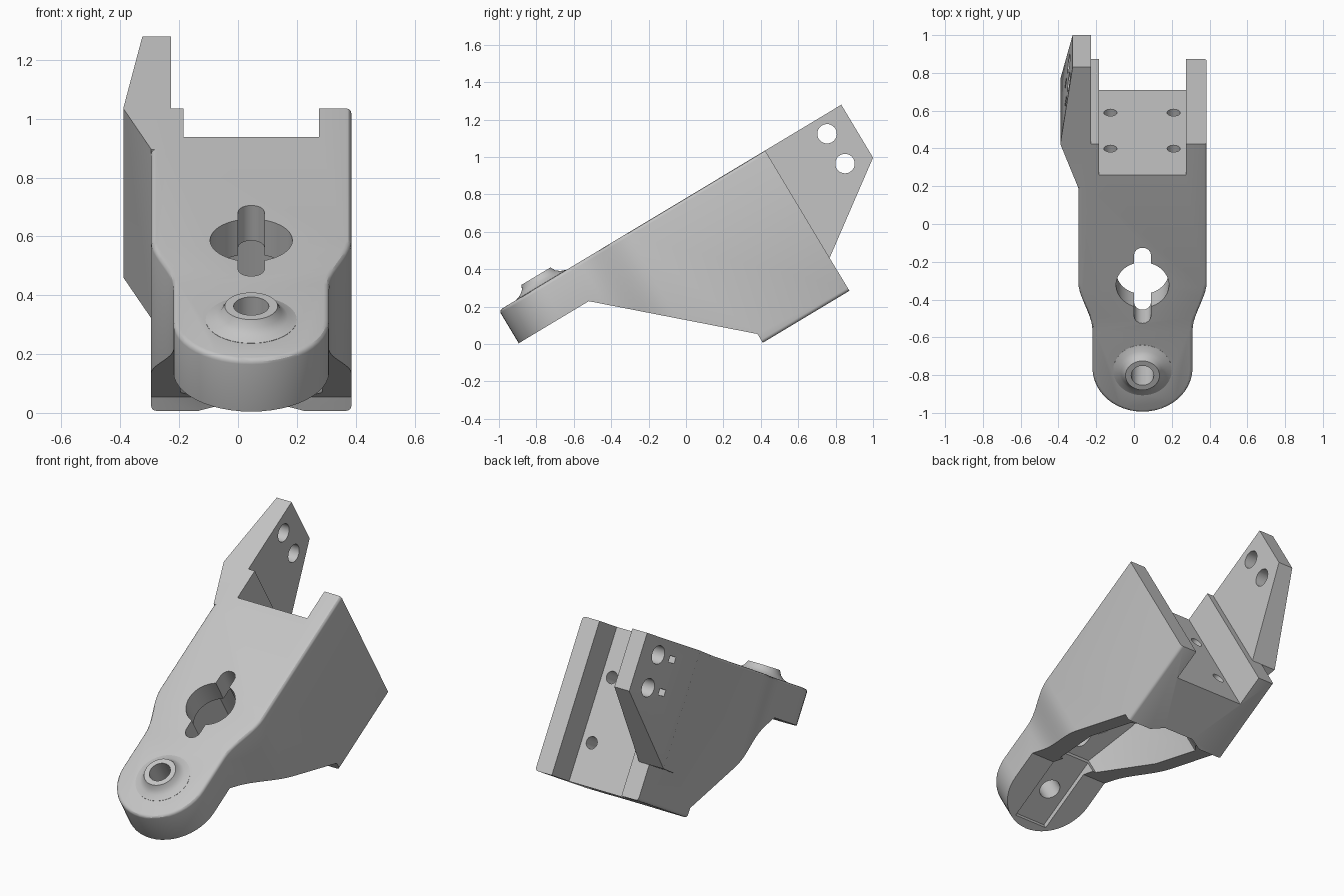
import bpy, bmesh
from math import pi, sin, cos, radians
from mathutils import Vector

cube = bpy.data.objects.get("Cube")
if cube:
    bpy.data.objects.remove(cube, do_unlink=True)

CX = 0.045          # middle of the main body across its width
DEPTH = -0.875      # underside of the body, below the sloping top

grey = bpy.data.materials.new("plain_grey")
grey.use_nodes = True
grey.diffuse_color = (0.55, 0.55, 0.55, 1)
grey.node_tree.nodes["Principled BSDF"].inputs["Base Color"].default_value = (0.55, 0.55, 0.55, 1)


def finish(bm, name):
    bmesh.ops.recalc_face_normals(bm, faces=bm.faces)
    mesh = bpy.data.meshes.new(name)
    bm.to_mesh(mesh)
    bm.free()
    mesh.materials.append(grey)
    ob = bpy.data.objects.new(name, mesh)
    bpy.context.collection.objects.link(ob)
    return ob


def prism_mesh(base, push):
    """Closed solid: a polygon pushed along a vector."""
    bm = bmesh.new()
    face = bm.faces.new([bm.verts.new(p) for p in base])
    new = bmesh.ops.extrude_face_region(bm, geom=[face], use_keep_orig=True)["geom"]
    bmesh.ops.translate(bm, verts=[v for v in new if isinstance(v, bmesh.types.BMVert)], vec=push)
    return bm


def plan(name, pts, top, bottom):
    return finish(prism_mesh([(x, u, top) for x, u in pts], (0, 0, bottom - top)), name)


def box(name, x0, x1, u0, u1, w0, w1):
    return plan(name, [(x0, u0), (x1, u0), (x1, u1), (x0, u1)], w1, w0)


def rod(name, centre, axis, radius, length, n=32):
    axis = Vector(axis)
    a = Vector((axis.y, axis.z, axis.x))
    b = axis.cross(a)
    ring = [Vector(centre) + radius * (cos(2 * pi * i / n) * a + sin(2 * pi * i / n) * b) for i in range(n)]
    return finish(prism_mesh(ring, axis * length), name)


def combine(target, tool, operation):
    mod = target.modifiers.new("join", "BOOLEAN")
    mod.operation = operation
    mod.solver = "EXACT"
    mod.object = tool
    bpy.context.view_layer.objects.active = target
    bpy.ops.object.modifier_apply(modifier=mod.name)
    bpy.data.objects.remove(tool, do_unlink=True)


# Body outline: round nose, narrow tongue, smooth swell to full width
half = [(0.265 * sin(a), 0.265 - 0.265 * cos(a)) for a in (pi / 2 * i / 12 for i in range(13))]
for i in range(11):
    t = i / 10
    half.append((0.265 + 0.075 * t * t * (3 - 2 * t), 0.5 + 0.3 * t))
half.append((0.34, 1.66))
outline = [(CX + x, u) for x, u in half] + [(CX - x, u) for x, u in reversed(half[1:])]
bm = prism_mesh([(x, u, 0) for x, u in outline], (0, 0, DEPTH))
rim = [e for e in bm.edges
       if abs(e.verts[0].co.z - e.verts[1].co.z) < 0.001 and min(v.co.y for v in e.verts) < 1.65]
bmesh.ops.bevel(bm, geom=rim, offset=0.018, segments=3, profile=0.5, affect="EDGES")
body = finish(bm, "bracket_body")

# Underside cut away below the tongue and along the sloping belly
belly = [(-0.2, -0.205), (0.437, -0.205), (1.12, -0.82), (1.12, -1.1), (-0.2, -1.1)]
combine(body, finish(prism_mesh([(-1, u, w) for u, w in belly], (2, 0, 0)), "belly_cutter"), "DIFFERENCE")

# Hollow under the sloping plate, with an arched back
hollow = [(0.13, 0.5), (0.24, 0.8), (0.24, 1.06), (0.18, 1.12), (0.1, 1.16)]
hollow = [(CX + x, u) for x, u in hollow] + [(CX - x, u) for x, u in reversed(hollow)]
combine(body, plan("hollow_cutter", hollow, -0.14, -1.1), "DIFFERENCE")

# Shallow channel under the tongue
combine(body, box("channel_cutter", CX - 0.11, CX + 0.11, 0.05, 0.6, -0.5, -0.175), "DIFFERENCE")

# Open recess at the back, with four blind screw holes
combine(body, box("recess_cutter", -0.185, 0.275, 1.47, 2, -1.2, 0.3), "DIFFERENCE")
for x in (-0.125, 0.21):
    for w in (-0.27, -0.64):
        combine(body, rod("screw_hole", (x, 1.3, w), (0, 1, 0), 0.035, 0.3, 20), "DIFFERENCE")

# Flared wing on the right side
wing_plan = [(-0.24, 1.39), (-0.295, 1.39), (-0.39, 1.66), (-0.325, 2.135), (-0.227, 2.135), (-0.227, 1.66)]
bm = prism_mesh([(x, u, 0) for x, u in wing_plan], (0, 0, -0.67))
for v in bm.verts:
    if v.co.z < -0.1 and v.co.y > 2:
        v.co.z = -0.33
bmesh.ops.triangulate(bm, faces=[f for f in bm.faces if f.calc_center_median().z < -0.45
                                 and len(f.verts) > 4])
combine(body, finish(bm, "wing"), "UNION")

# Wing holes and the small square pockets beside them
for w in (-0.094, -0.28):
    combine(body, rod("wing_hole", (-0.6, 1.99, w), (1, 0, 0), 0.052, 0.5), "DIFFERENCE")
    combine(body, box("pocket", -0.6, -0.325, 1.84, 1.89, w - 0.018, w + 0.018), "DIFFERENCE")

# Raised boss on the tongue, turned from a concave profile
bm = bmesh.new()
rings = []
for r, w in [(0.155, -0.03), (0.155, 0.001), (0.125, 0.012), (0.103, 0.03), (0.09, 0.055)]:
    rings.append([bm.verts.new((CX + r * cos(pi * i / 20), 0.264 + r * sin(pi * i / 20), w)) for i in range(40)])
for low, high in zip(rings, rings[1:]):
    for i in range(40):
        j = (i + 1) % 40
        bm.faces.new((low[i], low[j], high[j], high[i]))
bm.faces.new(rings[0])
bm.faces.new(rings[-1])
combine(body, finish(bm, "boss"), "UNION")
combine(body, rod("boss_hole", (CX, 0.264, -0.4), (0, 0, 1), 0.06, 0.6), "DIFFERENCE")

# Keyhole: a round opening crossed by a round-ended slot
combine(body, rod("keyhole_round", (CX, 0.79, -0.4), (0, 0, 1), 0.14, 0.6, 48), "DIFFERENCE")
slot = [(CX + 0.045 * cos(pi * i / 8), 0.975 + 0.045 * sin(pi * i / 8)) for i in range(9)]
slot += [(CX - 0.045 * cos(pi * i / 8), 0.598 - 0.045 * sin(pi * i / 8)) for i in range(9)]
combine(body, plan("keyhole_slot", slot, 0.2, -0.4), "DIFFERENCE")

# Tilt the finished part onto its feet
body.rotation_euler = (radians(31), 0, 0)
body.location = (0, -1, 0.18)
bpy.ops.object.select_all(action="DESELECT")
body.select_set(True)
bpy.context.view_layer.objects.active = body
bpy.ops.object.shade_smooth_by_angle(angle=radians(30))
